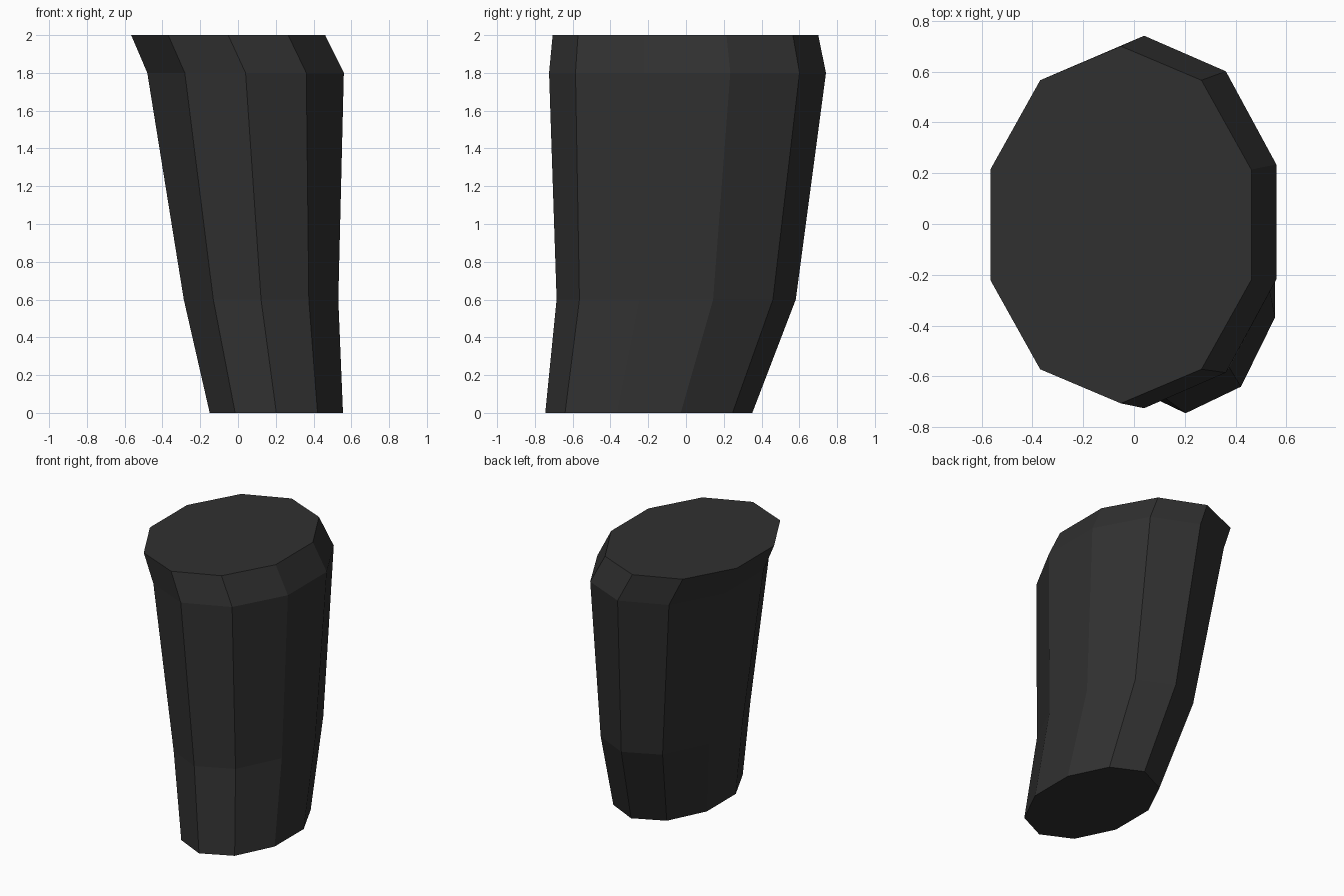
import bpy
import bmesh
from math import sin, cos, tau

cube = bpy.data.objects.get("Cube")
if cube:
    bpy.data.objects.remove(cube, do_unlink=True)

# Dark material
mat = bpy.data.materials.new("charcoal")
mat.use_nodes = True
colour = (0.03, 0.03, 0.03, 1)
mat.diffuse_color = colour
mat.node_tree.nodes["Principled BSDF"].inputs["Base Color"].default_value = colour

# Ten-sided oval sections: height, centre x, centre y, radius x, radius y
SIDES = 10
SECTIONS = [
    (0.0, 0.203, -0.197, 0.371, 0.548),
    (0.6, 0.122, -0.052, 0.430, 0.633),
    (1.8, 0.040, 0.008, 0.547, 0.733),
    (2.0, -0.052, -0.003, 0.540, 0.703),
]

# Tapered, leaning body lofted through the sections
bm = bmesh.new()
rings = []
for z, cx, cy, rx, ry in SECTIONS:
    angles = [tau * i / SIDES for i in range(SIDES)]
    rings.append([bm.verts.new((cx - rx * sin(a), cy + ry * cos(a), z)) for a in angles])
for low, high in zip(rings, rings[1:]):
    for i in range(SIDES):
        j = (i + 1) % SIDES
        bm.faces.new((low[i], low[j], high[j], high[i]))

# Flat end caps
bm.faces.new(rings[0][::-1])
bm.faces.new(rings[-1])
bmesh.ops.recalc_face_normals(bm, faces=bm.faces)

mesh = bpy.data.meshes.new("tapered_body")
bm.to_mesh(mesh)
bm.free()
mesh.materials.append(mat)
body = bpy.data.objects.new("tapered_body", mesh)
bpy.context.collection.objects.link(body)
